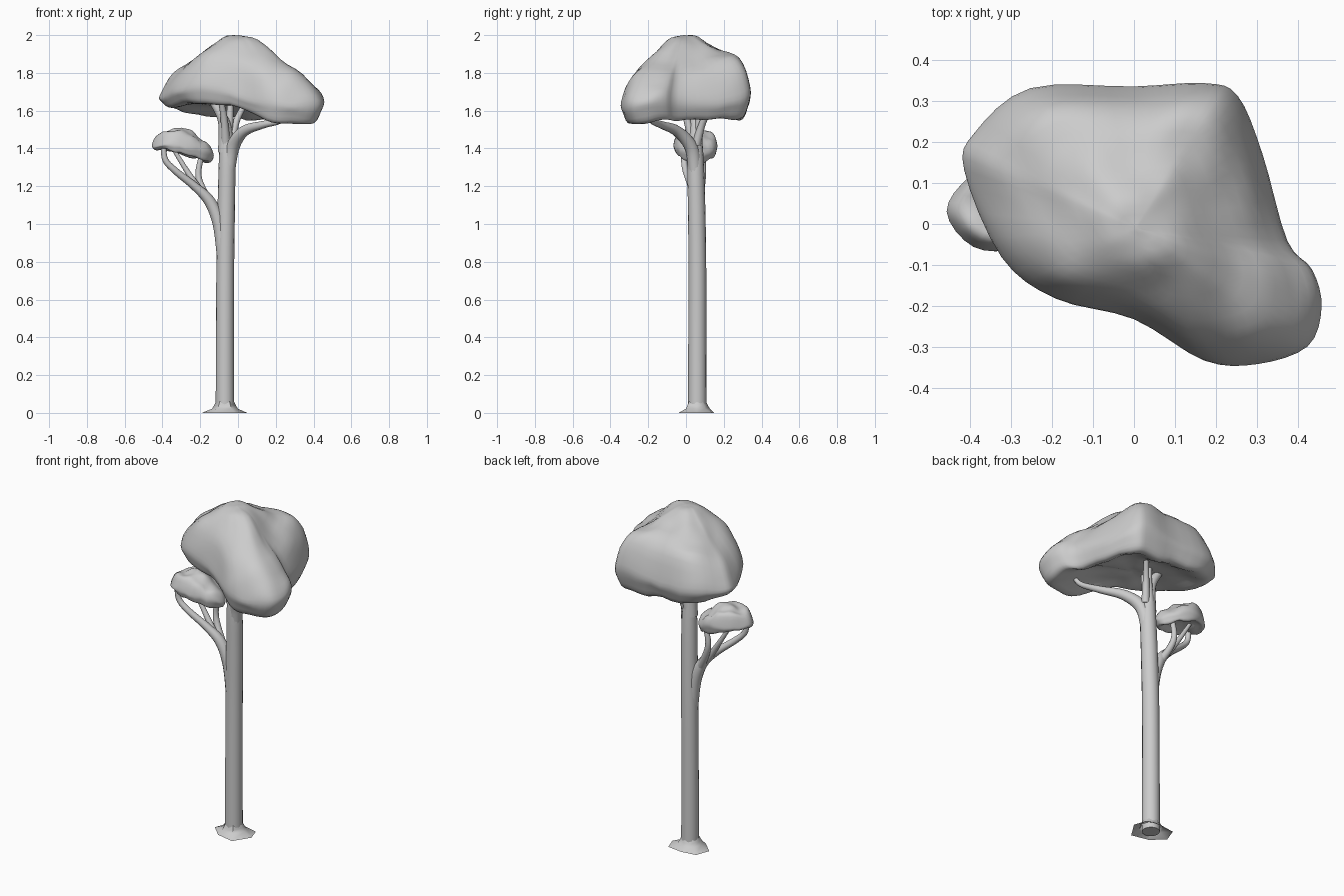
import bpy, bmesh, math
from mathutils import Vector, noise

if "Cube" in bpy.data.objects:
    bpy.data.objects.remove(bpy.data.objects["Cube"])

grey = bpy.data.materials.new("plain grey")
grey.diffuse_color = (0.6, 0.6, 0.6, 1)
grey.use_nodes = True
grey.node_tree.nodes["Principled BSDF"].inputs["Base Color"].default_value = grey.diffuse_color


def spline(pts, steps, cyclic=False):
    """Smooth curve passing through all points."""
    n, out = len(pts), []
    get = (lambda i: pts[i % n]) if cyclic else (lambda i: pts[max(0, min(n - 1, i))])
    for i in range(n if cyclic else n - 1):
        a, b, c, d = (get(i + k) for k in (-1, 0, 1, 2))
        for s in range(steps):
            t = s / steps
            out.append(0.5 * (2 * b + (c - a) * t + (2 * a - 5 * b + 4 * c - d) * t * t
                              + (3 * b - a - 3 * c + d) * t ** 3))
    return out if cyclic else out + [pts[-1].copy()]


def loft(name, rings, caps, angle=60):
    """Skin a list of equally sized rings."""
    bm = bmesh.new()
    rows = [[bm.verts.new(p) for p in r] for r in rings]
    n = len(rows[0])
    for r0, r1 in zip(rows, rows[1:]):
        for i in range(n):
            j = (i + 1) % n
            bm.faces.new((r0[i], r0[j], r1[j], r1[i]))
    if caps:
        bm.faces.new(rows[0])
        bm.faces.new(rows[-1])
    bmesh.ops.remove_doubles(bm, verts=bm.verts, dist=1e-5)
    bmesh.ops.recalc_face_normals(bm, faces=bm.faces)
    me = bpy.data.meshes.new(name)
    bm.to_mesh(me)
    bm.free()
    me.materials.append(grey)
    ob = bpy.data.objects.new(name, me)
    bpy.context.collection.objects.link(ob)
    bpy.ops.object.select_all(action='DESELECT')
    ob.select_set(True)
    bpy.context.view_layer.objects.active = ob
    bpy.ops.object.shade_smooth_by_angle(angle=math.radians(angle))
    return ob


def tube(name, pts, sides=12):
    """Tapered branch through (x, y, z, radius) points."""
    path = spline([Vector(p) for p in pts], 5)
    rings = []
    for i, p in enumerate(path):
        t = (path[min(i + 1, len(path) - 1)] - path[max(i - 1, 0)]).to_3d().normalized()
        u = t.cross(Vector((0, 1, 0))).normalized()
        v = t.cross(u)
        rings.append([p.to_3d() + p.w * (u * math.cos(a) + v * math.sin(a))
                      for a in (math.tau * k / sides for k in range(sides))])
    return loft(name, rings, True)


def foliage(name, apex, under, spokes, bump, freq):
    """Lumpy cap: spokes give rim x, y and heights halfway, shoulder, rim, bottom."""
    ax, ay, az = apex
    levels = [[] for _ in range(9)]
    for x, y, zm, zs, zr, zb in spokes:
        prof = [(0, az), (.22, zm + .8 * (az - zm)), (.5, zm), (.83, zs), (1, zr),
                (.97, zr - .6 * (zr - zb)), (.85, zb), (.5, zb + .65 * (under - zb)), (0, under)]
        for lev, (f, z) in zip(levels, prof):
            lev.append(Vector((ax + f * (x - ax), ay + f * (y - ay), z)))
    rings = [spline(lev, 4, True) for lev in levels]
    cols = [spline(list(c), 4) for c in zip(*rings)]
    for c in cols:
        for p in c[1:-1]:
            w = min(1, math.hypot(p.x - ax, p.y - ay) / .08)
            p.z += w * bump * noise.noise(p * freq)
    return loft(name, list(zip(*cols)), False, 80)


# large crown
foliage("crown", (.005, -.01, 2.0), 1.64, [
    (-.41, .13, 1.90, 1.80, 1.68, 1.62), (-.385, .22, 1.90, 1.81, 1.68, 1.61),
    (-.25, .328, 1.92, 1.85, 1.69, 1.575), (0, .332, 1.93, 1.86, 1.70, 1.565),
    (.17, .34, 1.92, 1.875, 1.73, 1.55), (.25, .31, 1.91, 1.865, 1.71, 1.55),
    (.31, .17, 1.90, 1.82, 1.67, 1.56), (.37, -.04, 1.89, 1.77, 1.66, 1.55),
    (.43, -.11, 1.87, 1.77, 1.68, 1.55), (.453, -.2, 1.87, 1.77, 1.66, 1.54),
    (.42, -.295, 1.87, 1.77, 1.65, 1.53), (.3, -.338, 1.88, 1.78, 1.65, 1.53),
    (.17, -.33, 1.90, 1.79, 1.66, 1.55), (0, -.23, 1.95, 1.85, 1.70, 1.61),
    (-.19, -.18, 1.94, 1.87, 1.74, 1.64), (-.32, -.08, 1.92, 1.83, 1.72, 1.63)], .018, 9)

# small side crown
foliage("small_crown", (-.30, .05, 1.51), 1.40, [
    (-.455, .03, 1.49, 1.465, 1.42, 1.39), (-.40, .115, 1.49, 1.475, 1.42, 1.385),
    (-.30, .165, 1.495, 1.475, 1.42, 1.37), (-.20, .14, 1.47, 1.43, 1.39, 1.34),
    (-.13, .06, 1.46, 1.415, 1.37, 1.33), (-.165, -.015, 1.47, 1.43, 1.39, 1.34),
    (-.28, -.06, 1.495, 1.475, 1.42, 1.37), (-.39, -.055, 1.49, 1.475, 1.42, 1.39)], .02, 16)

# trunk and upper fork
tube("trunk", [(-.069, .06, .0, .049), (-.069, .06, .4, .048), (-.067, .06, .8, .047),
               (-.062, .056, 1.1, .046), (-.058, .05, 1.35, .043), (-.063, .05, 1.5, .03),
               (-.068, .05, 1.56, .018)], 16)
tube("right_branch", [(-.055, .05, 1.25, .036), (-.03, .03, 1.40, .036), (.03, -.045, 1.49, .029),
                      (.13, -.13, 1.525, .02), (.22, -.18, 1.545, .015), (.25, -.2, 1.58, .012)])
tube("left_branch", [(-.07, .05, 1.38, .036), (-.078, .05, 1.55, .029), (-.15, .06, 1.67, .017)])
tube("middle_branch", [(-.06, .06, 1.4, .028), (-.045, .07, 1.54, .02), (-.04, .08, 1.67, .015)])
tube("back_branch", [(-.035, .055, 1.42, .024), (-.01, .09, 1.54, .018), (.04, .15, 1.64, .014)])
tube("front_branch", [(-.065, .04, 1.42, .026), (-.075, .0, 1.57, .018), (-.1, -.04, 1.69, .014)])

# low side branch with twigs
tube("side_branch", [(-.08, .055, .84, .033), (-.1, .055, 1.0, .034), (-.15, .05, 1.12, .03),
                     (-.23, .03, 1.2, .022), (-.33, .0, 1.28, .018), (-.385, -.01, 1.34, .016),
                     (-.395, -.01, 1.42, .014)])
tube("inner_twig", [(-.13, .055, 1.08, .024), (-.19, .08, 1.19, .019), (-.21, .09, 1.27, .016),
                    (-.19, .09, 1.37, .014)])
tube("middle_twig", [(-.19, .05, 1.16, .02), (-.27, .06, 1.28, .014), (-.35, .06, 1.41, .01)])

# open, flared root skirt with an uneven outline
radii = [(.118, 0), (.12, 40), (.09, 90), (.12, 140), (.122, 182), (.09, 235), (.112, 300)]
skirt = []
for k, z in ((1, 0), (.62, .022), (.52, .04), (.42, .06)):
    ring = []
    for r, a in radii:
        rr = r if k == 1 else .1 * k + .006
        ring.append(Vector((-.069 + rr * math.cos(math.radians(a)),
                            .058 + rr * math.sin(math.radians(a)), z)))
    skirt.append(ring)
loft("root_skirt", skirt, False, 50)
